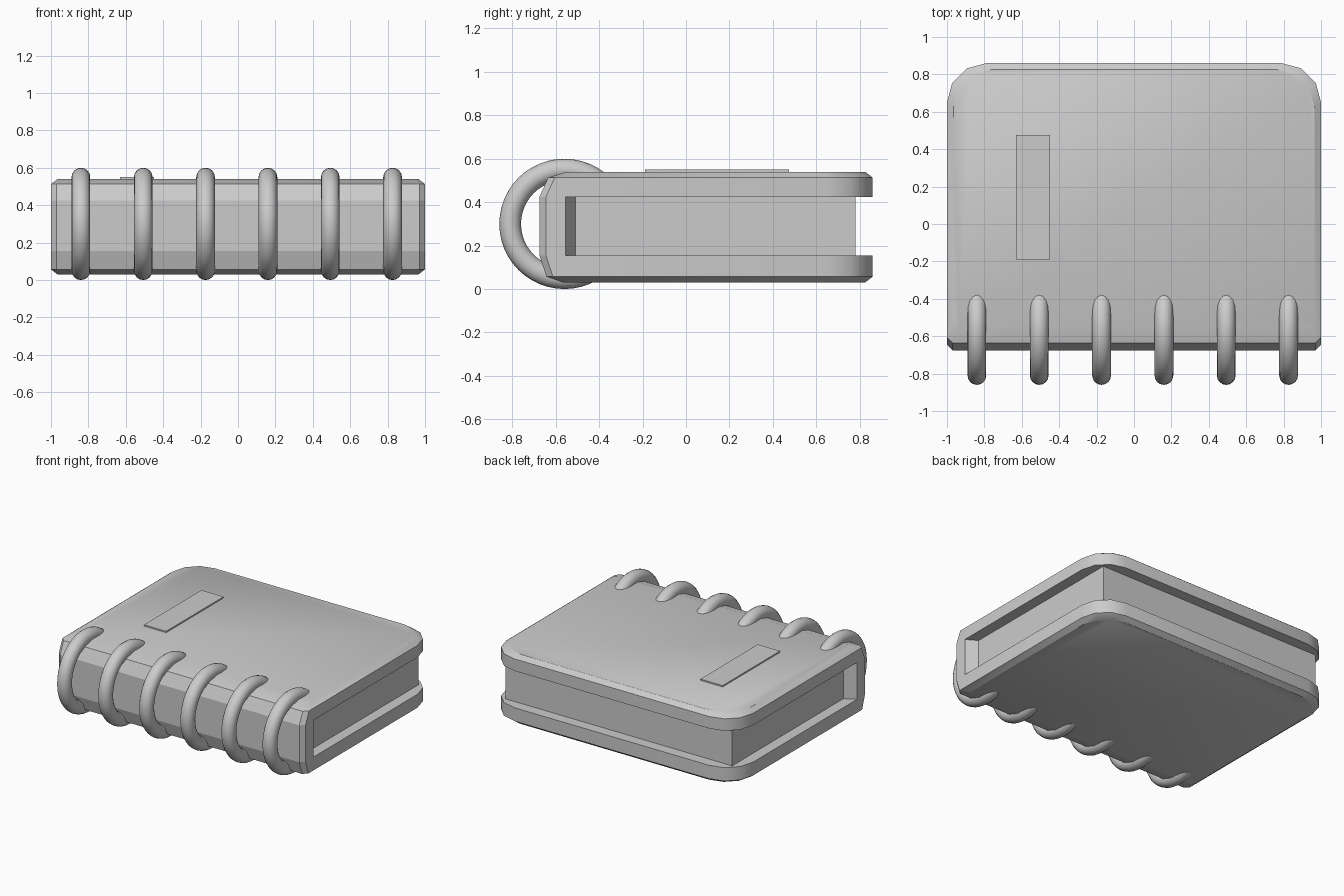
import bpy, bmesh
from math import radians, sin, cos

if "Cube" in bpy.data.objects:
    bpy.data.objects.remove(bpy.data.objects["Cube"])


def loft(bm, rings):
    """Skin a stack of closed rings and cap both ends."""
    rows = [[bm.verts.new(p) for p in r] for r in rings]
    n = len(rows[0])
    for a, b in zip(rows, rows[1:]):
        for i in range(n):
            bm.faces.new((a[i], a[(i + 1) % n], b[(i + 1) % n], b[i]))
    bm.faces.new(rows[0][::-1])
    bm.faces.new(rows[-1])


def finish(name, bm):
    bmesh.ops.recalc_face_normals(bm, faces=bm.faces[:])
    me = bpy.data.meshes.new(name)
    bm.to_mesh(me)
    bm.free()
    ob = bpy.data.objects.new(name, me)
    bpy.context.collection.objects.link(ob)
    return ob


def mirrored(half, z):
    """Half outline on +x, front to back, closed across x = 0."""
    pts = half + [(-x, y) for x, y in reversed(half)]
    return [(x, y, z) for x, y in pts]


def board_ring(z, inset, front):
    # cover board outline: clipped front corners, rounded back corners
    r = 0.21 - inset * 0.3
    x, back = 1 - inset, 0.86 - inset
    half = [(x - 0.03, front), (x, front + 0.03)]
    half += [(x - r + r * cos(radians(a)), back - r + r * sin(radians(a)))
             for a in (0, 30, 60, 90)]
    return mirrored(half, z)


def prism(name, half, z0, z1):
    bm = bmesh.new()
    loft(bm, [mirrored(half, z0), mirrored(half, z1)])
    return finish(name, bm)


def smooth(ob, angle):
    bpy.ops.object.select_all(action='DESELECT')
    ob.select_set(True)
    bpy.context.view_layer.objects.active = ob
    bpy.ops.object.shade_smooth_by_angle(angle=radians(angle))


# cover boards
boards = {
    "bottom_cover": [(0.03, 0.035, -0.565), (0.057, 0, -0.643), (0.155, 0, -0.675)],
    "top_cover": [(0.425, 0, -0.675), (0.513, 0, -0.635), (0.54, 0.035, -0.55)],
}
for name, layers in boards.items():
    bm = bmesh.new()
    loft(bm, [board_ring(*l) for l in layers])
    smooth(finish(name, bm), 32)

# spine
prism("spine", [(0.97, -0.675), (1.0, -0.645), (1.0, -0.555)], 0.155, 0.425)

# page block, flaring out to meet the spine
prism("pages", [(0.995, -0.555), (0.92, -0.51), (0.92, 0.78)], 0.155, 0.425)

# raised label on the top cover
bpy.ops.mesh.primitive_cube_add(size=1, location=(-0.54, 0.143, 0.54))
label = bpy.context.object
label.name = "label"
label.scale = (0.18, 0.665, 0.02)

# binding rings
for i in range(6):
    bpy.ops.mesh.primitive_torus_add(
        major_radius=0.25, minor_radius=0.05, major_segments=48, minor_segments=16,
        location=(-0.84 + i * 0.3333, -0.56, 0.3), rotation=(0, radians(90), 0))
    ring = bpy.context.object
    ring.name = f"binding_ring_{i + 1}"
    smooth(ring, 60)
